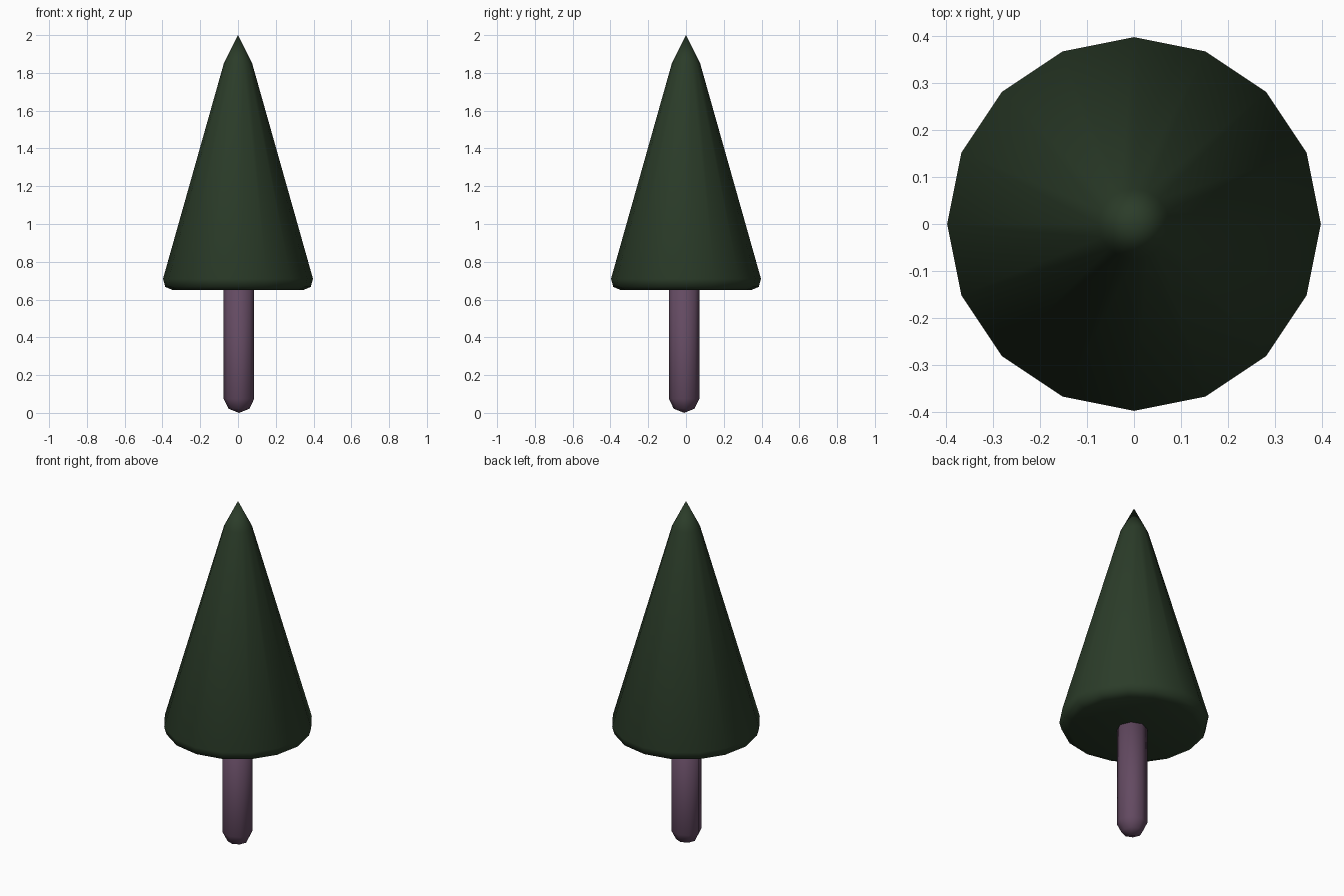
import bpy, bmesh, math

if "Cube" in bpy.data.objects:
    bpy.data.objects.remove(bpy.data.objects["Cube"])


def lathe(name, profile, sides, center, color):
    """Closed solid of revolution; radius 0 makes a single pole vertex."""
    bm = bmesh.new()
    rings = []
    for r, z in profile:
        n = sides if r > 0 else 1
        rings.append([bm.verts.new((center[0] + r * math.cos(2 * math.pi * i / sides),
                                    center[1] + r * math.sin(2 * math.pi * i / sides), z))
                      for i in range(n)])
    for a, b in zip(rings, rings[1:]):
        for i in range(sides):
            j = (i + 1) % sides
            corners = [a[i % len(a)], a[j % len(a)], b[j % len(b)], b[i % len(b)]]
            bm.faces.new(list(dict.fromkeys(corners)))
    bmesh.ops.recalc_face_normals(bm, faces=bm.faces)
    for f in bm.faces:
        f.smooth = True
    mesh = bpy.data.meshes.new(name)
    bm.to_mesh(mesh)
    bm.free()
    mat = bpy.data.materials.new(name + "_color")
    mat.diffuse_color = (*color, 1)
    mat.use_nodes = True
    mat.node_tree.nodes["Principled BSDF"].inputs["Base Color"].default_value = mat.diffuse_color
    mesh.materials.append(mat)
    obj = bpy.data.objects.new(name, mesh)
    bpy.context.collection.objects.link(obj)
    return obj


# Foliage: tall cone with a sharper tip and a rounded lower rim
lathe("foliage", [(0, 0.65), (0.345, 0.65), (0.385, 0.667), (0.397, 0.71),
                  (0.075, 1.85), (0, 2.0)],
      16, (0, 0), (0.024, 0.045, 0.022))

# Trunk: slim post with a rounded foot, slightly off centre
lathe("trunk", [(0, 0), (0.055, 0.022), (0.081, 0.075), (0.081, 0.68), (0, 0.70)],
      8, (0.005, -0.01), (0.125, 0.068, 0.12))
